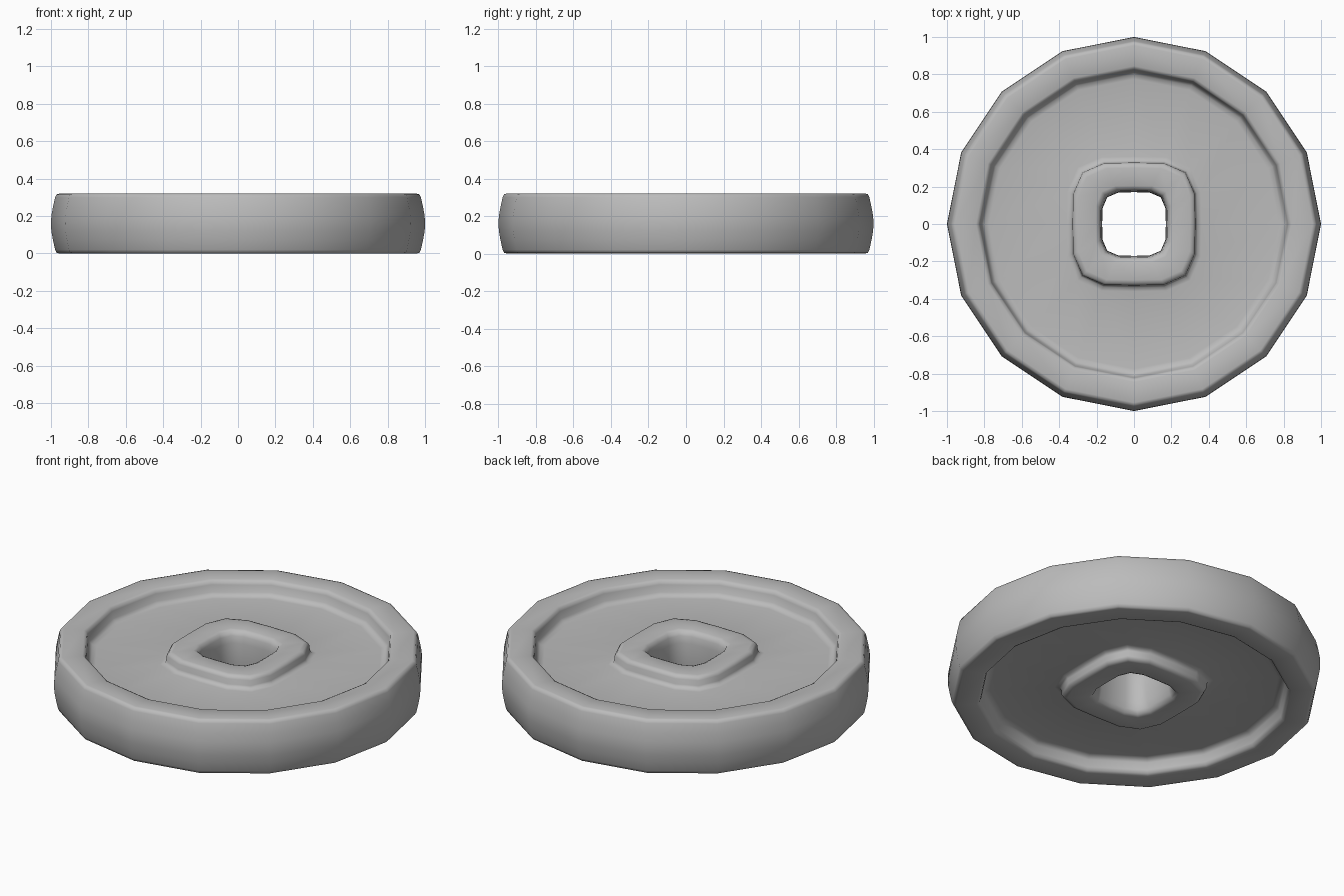
import bpy, bmesh, math

if "Cube" in bpy.data.objects:
    bpy.data.objects.remove(bpy.data.objects["Cube"])

H = 0.32          # total thickness
SIDES = 16

steel = bpy.data.materials.new("grey metal")
steel.diffuse_color = (0.5, 0.5, 0.5, 1)
steel.use_nodes = True
steel.node_tree.nodes["Principled BSDF"].inputs["Base Color"].default_value = steel.diffuse_color


def ring_point(kind, r, i):
    """Point i of a ring: a circle, or a rounded square of half-width r."""
    a = 2 * math.pi * i / SIDES
    if kind == "round":
        return r * math.cos(a), r * math.sin(a)
    # rounded square: superellipse radius
    c, s = math.cos(a), math.sin(a)
    n = 3.9 if kind == "hub" else 4.0
    k = r / (abs(c) ** n + abs(s) ** n) ** (1 / n)
    # spread the points next to each axis slightly towards the corners
    p = [k * c, k * s]
    if i % 2:
        j = 0 if abs(c) < abs(s) else 1
        p[j] *= 1.18
    return p


# Upper half of the cross-section, from hole centre to rim centre (kind, radius, height)
upper = [
    ("hole", 0.170, 0.16), ("hole", 0.172, 0.235), ("hole", 0.178, 0.275),
    ("hole", 0.188, 0.297), ("hole", 0.205, 0.305),
    ("hub", 0.300, 0.305), ("hub", 0.318, 0.301), ("hub", 0.328, 0.285),
    ("hub", 0.330, 0.255), ("hub", 0.338, 0.240), ("hub", 0.360, 0.235),
    ("round", 0.775, 0.235), ("round", 0.800, 0.239), ("round", 0.815, 0.255),
    ("round", 0.823, 0.295), ("round", 0.830, 0.312), ("round", 0.845, 0.32),
    ("round", 0.955, 0.32), ("round", 0.970, 0.316), ("round", 0.978, 0.300),
    ("round", 0.990, 0.245), ("round", 0.998, 0.20), ("round", 1.0, 0.16),
]
# Mirror the section for the underside
lower = [(k, r, H - z) for k, r, z in reversed(upper[1:-1])]
section = upper + lower

# Weight disc: sweep the closed section round the axis
bm = bmesh.new()
rings = []
for kind, r, z in section:
    rings.append([bm.verts.new((*ring_point(kind, r, i), z)) for i in range(SIDES)])
for n, a in enumerate(rings):
    b = rings[(n + 1) % len(rings)]
    for i in range(SIDES):
        j = (i + 1) % SIDES
        bm.faces.new((a[i], b[i], b[j], a[j]))
bmesh.ops.recalc_face_normals(bm, faces=bm.faces)
for f in bm.faces:
    f.smooth = True

mesh = bpy.data.meshes.new("weight_disc")
bm.to_mesh(mesh)
bm.free()
mesh.materials.append(steel)
disc = bpy.data.objects.new("weight_disc", mesh)
bpy.context.collection.objects.link(disc)
